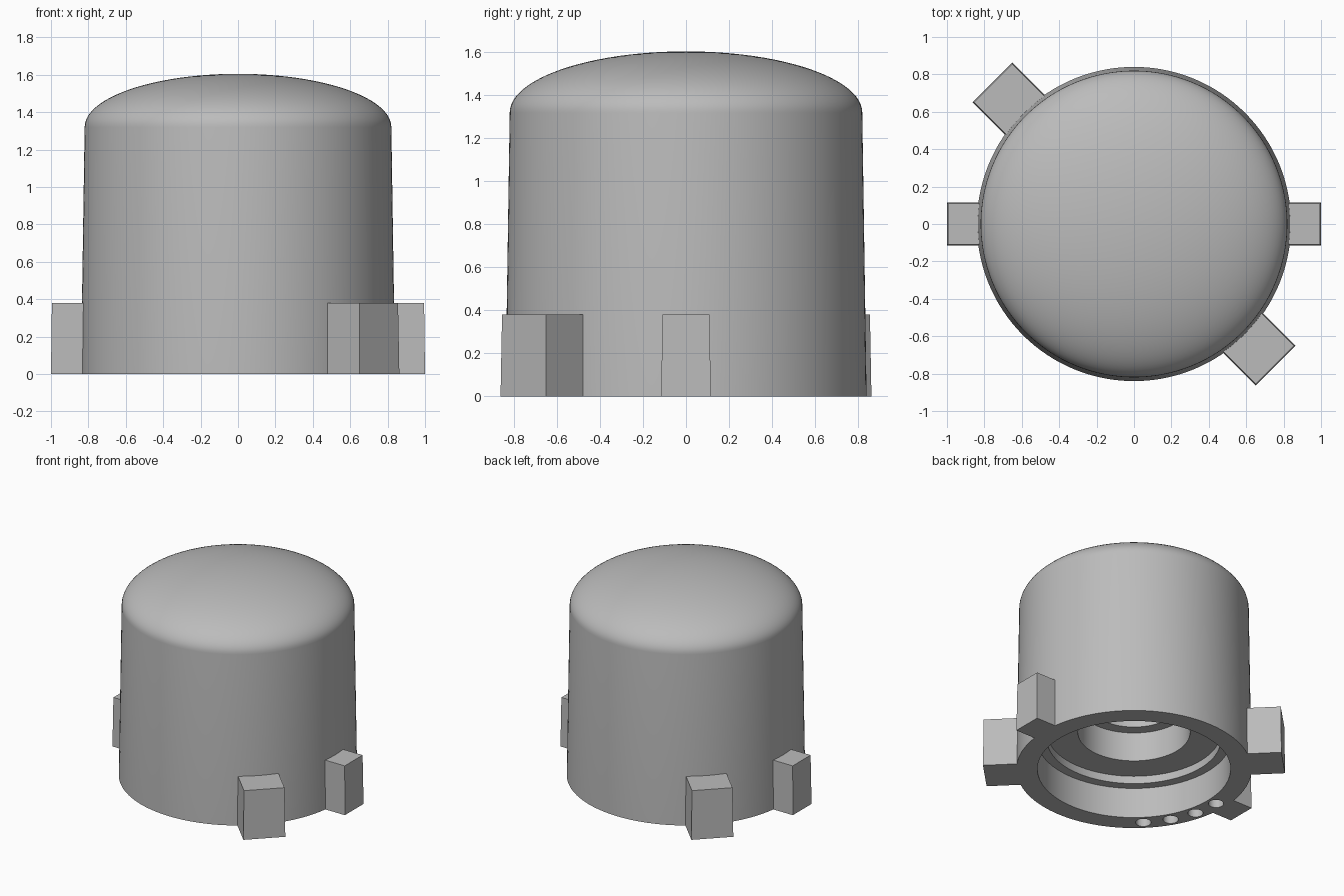
import bpy, bmesh
from math import sin, cos, pi, radians
from mathutils import Matrix

cube = bpy.data.objects.get("Cube")
if cube:
    bpy.data.objects.remove(cube, do_unlink=True)

grey = bpy.data.materials.new("plain grey")
grey.use_nodes = True
grey.diffuse_color = (0.5, 0.5, 0.5, 1)
grey.node_tree.nodes["Principled BSDF"].inputs["Base Color"].default_value = (0.5, 0.5, 0.5, 1)


def add_object(name, bm):
    bmesh.ops.recalc_face_normals(bm, faces=bm.faces)
    mesh = bpy.data.meshes.new(name)
    bm.to_mesh(mesh)
    bm.free()
    mesh.materials.append(grey)
    obj = bpy.data.objects.new(name, mesh)
    bpy.context.collection.objects.link(obj)
    return obj


def activate(obj):
    bpy.ops.object.select_all(action='DESELECT')
    obj.select_set(True)
    bpy.context.view_layer.objects.active = obj


def lathe(name, profile, steps=128):
    bm = bmesh.new()
    verts = [bm.verts.new((r, 0, z)) for r, z in profile]
    edges = [bm.edges.new(pair) for pair in zip(verts, verts[1:])]
    bmesh.ops.spin(bm, geom=verts + edges, cent=(0, 0, 0), axis=(0, 0, 1),
                   angle=2 * pi, steps=steps)
    bmesh.ops.remove_doubles(bm, verts=bm.verts, dist=0.0005)
    return add_object(name, bm)


# Domed cap with a tapered wall and a stepped bore underneath
WALL_R, WALL_TOP, TOP = 0.82, 1.32, 1.605
dome = [(WALL_R * cos(t), WALL_TOP + (TOP - WALL_TOP) * sin(t))
        for t in (i * pi / 48 for i in range(24))]
bore = [(0, 0.8), (0.315, 0.8), (0.315, 0.53), (0.4, 0.53), (0.4, 0.3),
        (0.62, 0.3), (0.62, 0.24), (0.69, 0.24), (0.69, 0)]
cap = lathe("cap_body", bore + [(0.84, 0)] + dome + [(0, TOP)])

# Four small blind holes in the bottom rim
bm = bmesh.new()
for angle in (180, 195, 210, 225):
    a = radians(angle)
    bmesh.ops.create_cone(bm, cap_ends=True, segments=24, radius1=0.055, radius2=0.055,
                          depth=0.4, matrix=Matrix.Translation((0.765 * cos(a), 0.765 * sin(a), 0)))
cutter = add_object("rim_hole_cutter", bm)
cutter.hide_render = True
mod = cap.modifiers.new("rim_holes", 'BOOLEAN')
mod.operation = 'DIFFERENCE'
mod.solver = 'EXACT'
mod.object = cutter
activate(cap)
bpy.ops.object.modifier_apply(modifier=mod.name)
bpy.data.objects.remove(cutter, do_unlink=True)
bpy.ops.object.shade_smooth_by_angle(angle=radians(30))


# Locking tabs around the foot, slightly drafted towards the top
def tab(name, angle, half_width, reach, inner, height=0.38, draft=0.005):
    bm = bmesh.new()
    bmesh.ops.create_cube(bm, size=2)
    for v in bm.verts:
        d = draft if v.co.z > 0 else 0
        v.co = (reach - d if v.co.x > 0 else inner,
                v.co.y * (half_width - d),
                height if v.co.z > 0 else 0)
    bmesh.ops.rotate(bm, verts=bm.verts, cent=(0, 0, 0),
                     matrix=Matrix.Rotation(radians(angle), 3, 'Z'))
    add_object(name, bm)


tab("left_tab", 0, 0.115, 1.0, 0.826)
tab("right_tab", 180, 0.115, 1.0, 0.826)
tab("front_left_tab", -45, 0.15, 1.07, 0.815)
tab("back_right_tab", 135, 0.15, 1.07, 0.815)
